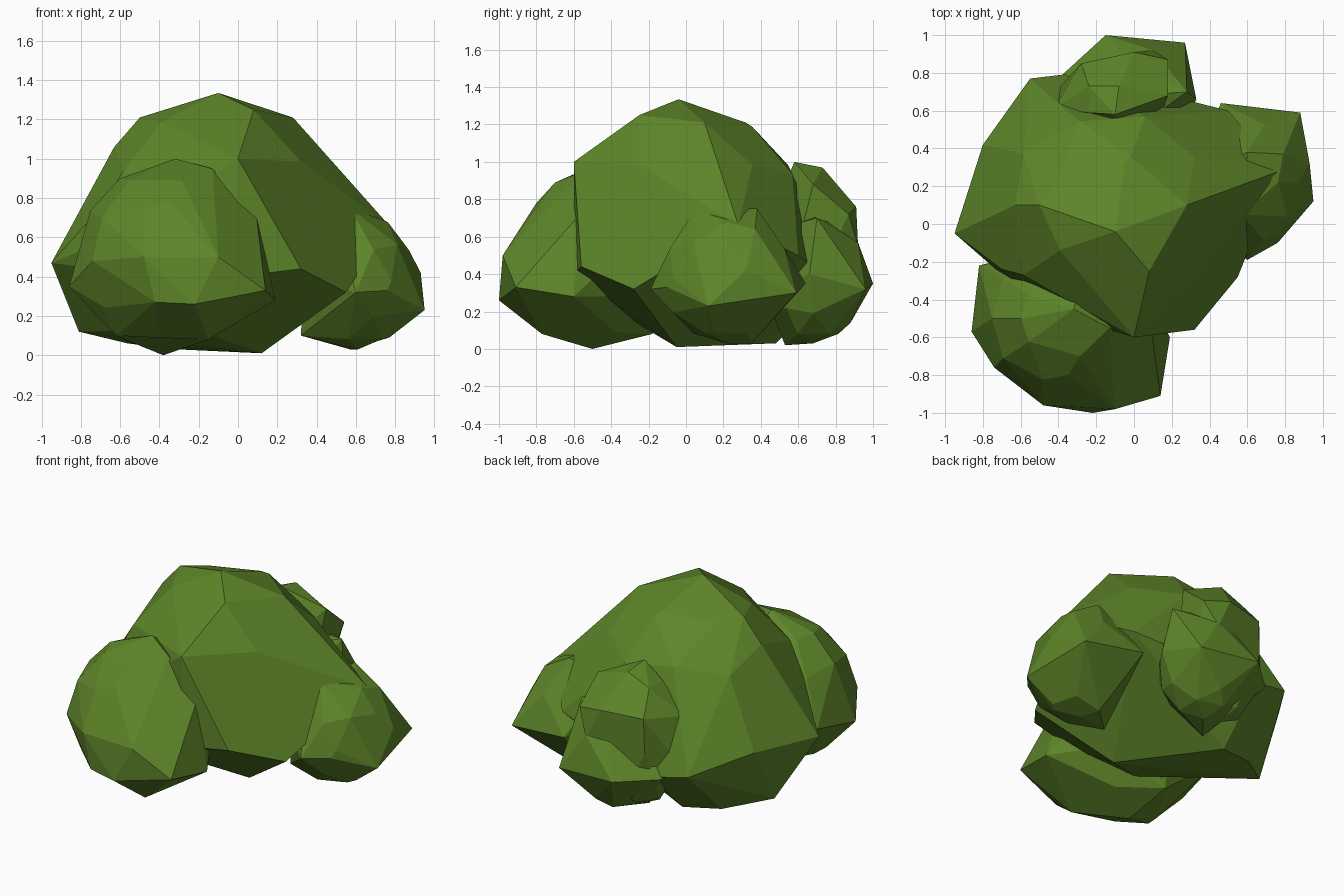
import bpy, bmesh, math
from mathutils import Vector

leaf = bpy.data.materials.new("leaf_green")
leaf.diffuse_color = (0.11, 0.235, 0.022, 1)


def clump(name, centre, radii, corners):
    """Faceted leaf clump: the hull of a squashed ball and its jutting corners."""
    bm = bmesh.new()
    bmesh.ops.create_icosphere(bm, subdivisions=2, radius=1)
    pts = [Vector([c + r * k for c, r, k in zip(centre, radii, v.co)]) for v in bm.verts]
    bm.clear()
    for p in pts + [Vector(c) for c in corners]:
        p.z = max(p.z, 0)
        bm.verts.new(p)
    hull = bmesh.ops.convex_hull(bm, input=bm.verts)
    loose = {g for g in hull["geom_interior"] + hull["geom_unused"]
             if isinstance(g, bmesh.types.BMVert)}
    bmesh.ops.delete(bm, geom=list(loose), context='VERTS')
    # Merge nearly coplanar triangles into broad flat facets
    bmesh.ops.remove_doubles(bm, verts=bm.verts, dist=0.04)
    bmesh.ops.dissolve_limit(bm, angle_limit=math.radians(10),
                             verts=bm.verts, edges=bm.edges)
    bmesh.ops.recalc_face_normals(bm, faces=bm.faces)
    mesh = bpy.data.meshes.new(name)
    bm.to_mesh(mesh)
    bm.free()
    mesh.materials.append(leaf)
    ob = bpy.data.objects.new(name, mesh)
    bpy.context.collection.objects.link(ob)
    return ob


# Big central dome
clump("main_clump", (-0.12, 0.05, 0.66), (0.64, 0.61, 0.62), [
    (-0.95, -0.05, 0.47), (-0.81, 0.22, 0.12), (-0.80, 0.42, 0.50),
    (-0.55, 0.77, 0.40), (-0.30, 0.80, 0.35), (-0.10, -0.04, 1.335),
    (-0.50, 0.10, 1.21), (0.08, -0.25, 1.25), (0.28, 0.10, 1.21),
    (-0.05, 0.32, 1.21), (-0.63, 0.10, 1.06), (0.00, -0.60, 1.00),
    (0.00, -0.60, 0.40), (0.32, -0.56, 0.44), (0.55, -0.28, 0.32),
    (0.77, 0.28, 0.66), (0.52, 0.25, 0.88), (0.50, 0.60, 0.50),
    (0.12, -0.05, 0.01), (-0.31, 0.48, 0.03), (-0.56, 0.42, 0.06),
    (-0.70, -0.24, 0.75)])

# Low clump at the front left
clump("front_clump", (-0.36, -0.50, 0.49), (0.46, 0.40, 0.47), [
    (-0.86, -0.57, 0.35), (-0.82, -0.22, 0.42), (-0.74, -0.76, 0.48),
    (-0.48, -0.96, 0.50), (-0.10, -0.98, 0.50), (-0.22, -1.00, 0.26),
    (-0.42, -0.96, 0.27), (0.14, -0.91, 0.33), (0.19, -0.60, 0.28),
    (-0.32, -0.45, 1.00), (-0.60, -0.50, 0.90), (-0.13, -0.55, 0.95),
    (-0.35, -0.80, 0.78), (0.09, -0.55, 0.74), (-0.38, -0.50, 0.00),
    (-0.62, -0.60, 0.10), (-0.15, -0.77, 0.08), (-0.40, -0.18, 0.08)])

# Small clump on the right
clump("right_clump", (0.61, 0.22, 0.38), (0.29, 0.36, 0.35), [
    (0.88, 0.59, 0.30), (0.93, 0.32, 0.42), (0.95, 0.12, 0.23),
    (0.76, -0.10, 0.33), (0.60, -0.19, 0.32), (0.46, 0.64, 0.35),
    (0.57, 0.05, 0.75), (0.79, 0.37, 0.64), (0.60, 0.38, 0.75),
    (0.57, 0.35, 0.03), (0.32, 0.10, 0.10), (0.77, 0.15, 0.09)])

# Back clump: a tall lump and a low bulge beside it
clump("back_clump_tall", (-0.12, 0.66, 0.52), (0.28, 0.23, 0.45), [
    (-0.42, 0.61, 0.72), (-0.28, 0.85, 0.75), (0.00, 0.91, 0.76),
    (0.18, 0.87, 0.72), (0.18, 0.68, 0.88), (-0.10, 0.58, 1.00),
    (-0.08, 0.73, 0.97), (0.10, 0.92, 0.55)])
clump("back_clump_low", (0.02, 0.68, 0.37), (0.29, 0.27, 0.34), [
    (-0.15, 1.00, 0.35), (0.27, 0.96, 0.32), (0.33, 0.66, 0.40),
    (-0.38, 0.79, 0.35), (0.10, 0.92, 0.57), (0.05, 0.88, 0.14),
    (0.28, 0.70, 0.70), (-0.10, 0.53, 0.02)])
